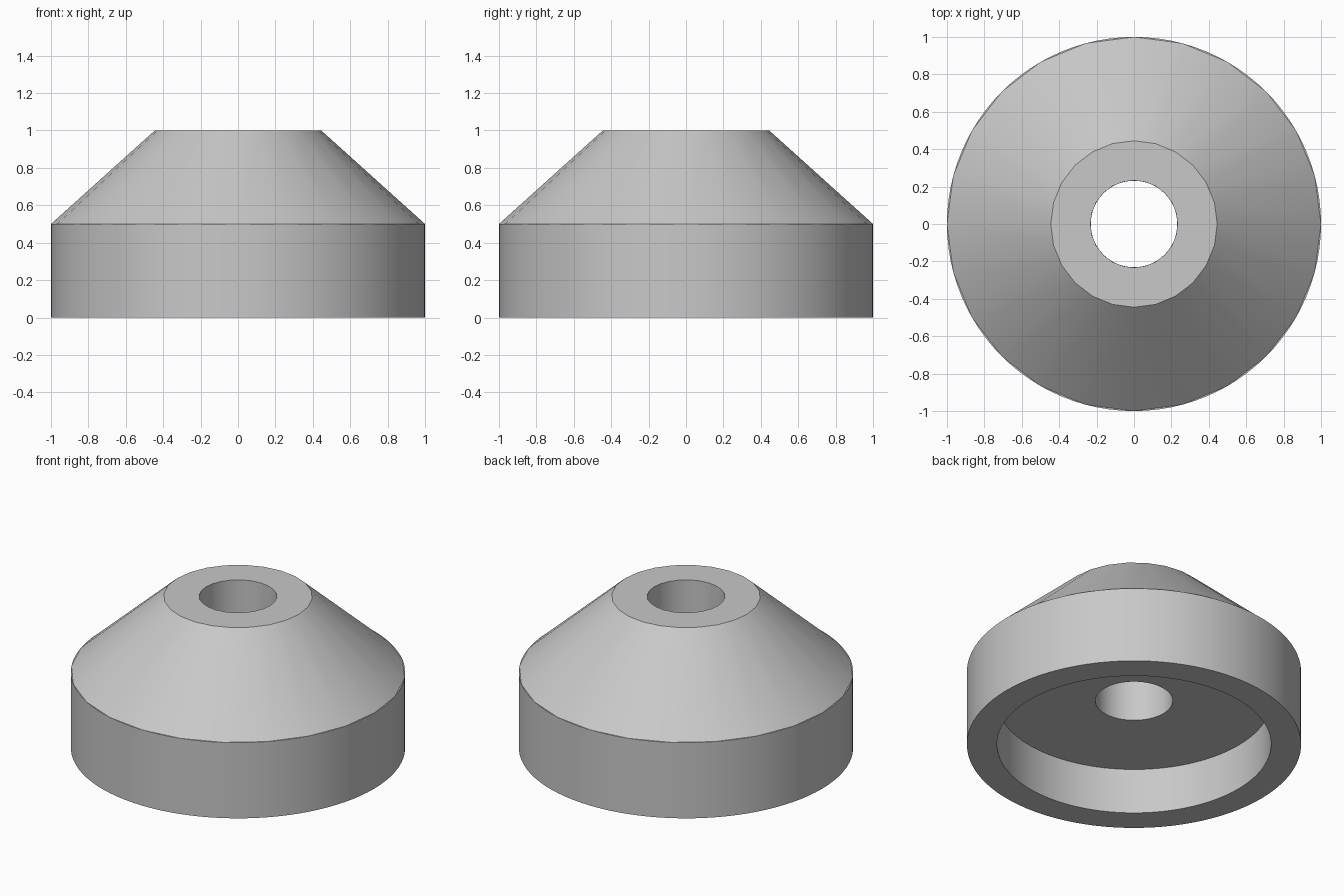
import bpy
import bmesh
from math import cos, sin, tau, radians

if "Cube" in bpy.data.objects:
    bpy.data.objects.remove(bpy.data.objects["Cube"], do_unlink=True)

grey = bpy.data.materials.new("light_grey")
grey.use_nodes = True
colour = (0.58, 0.58, 0.58, 1)
grey.diffuse_color = colour
grey.node_tree.nodes["Principled BSDF"].inputs["Base Color"].default_value = colour


def lathe(name, profile, sides):
    """Turn an open (radius, height) profile around the z axis."""
    bm = bmesh.new()
    rings = [[bm.verts.new((r * cos(tau * i / sides), r * sin(tau * i / sides), z))
              for i in range(sides)] for r, z in profile]
    for a, b in zip(rings, rings[1:]):
        for i in range(sides):
            j = (i + 1) % sides
            bm.faces.new((a[i], a[j], b[j], b[i]))
    mesh = bpy.data.meshes.new(name)
    bm.to_mesh(mesh)
    bm.free()
    mesh.materials.append(grey)
    obj = bpy.data.objects.new(name, mesh)
    bpy.context.collection.objects.link(obj)
    bpy.ops.object.select_all(action="DESELECT")
    obj.select_set(True)
    bpy.context.view_layer.objects.active = obj
    bpy.ops.object.shade_smooth_by_angle(angle=radians(30))
    return obj


BORE, TOP, RECESS = 0.233, 0.445, 0.82

# Round skirt: recess ceiling, recess wall, underside rim, outer wall, thin shoulder
lathe("base_skirt", [(BORE - 0.002, 0.3), (RECESS, 0.3), (RECESS, 0),
                     (1, 0), (1, 0.5), (0.98, 0.5)], 96)

# Coarser cone: sloped side, flat top and the bore wall down to the recess
lathe("cone_top", [(1, 0.5), (TOP, 1), (BORE, 1), (BORE, 0.3)], 24)
